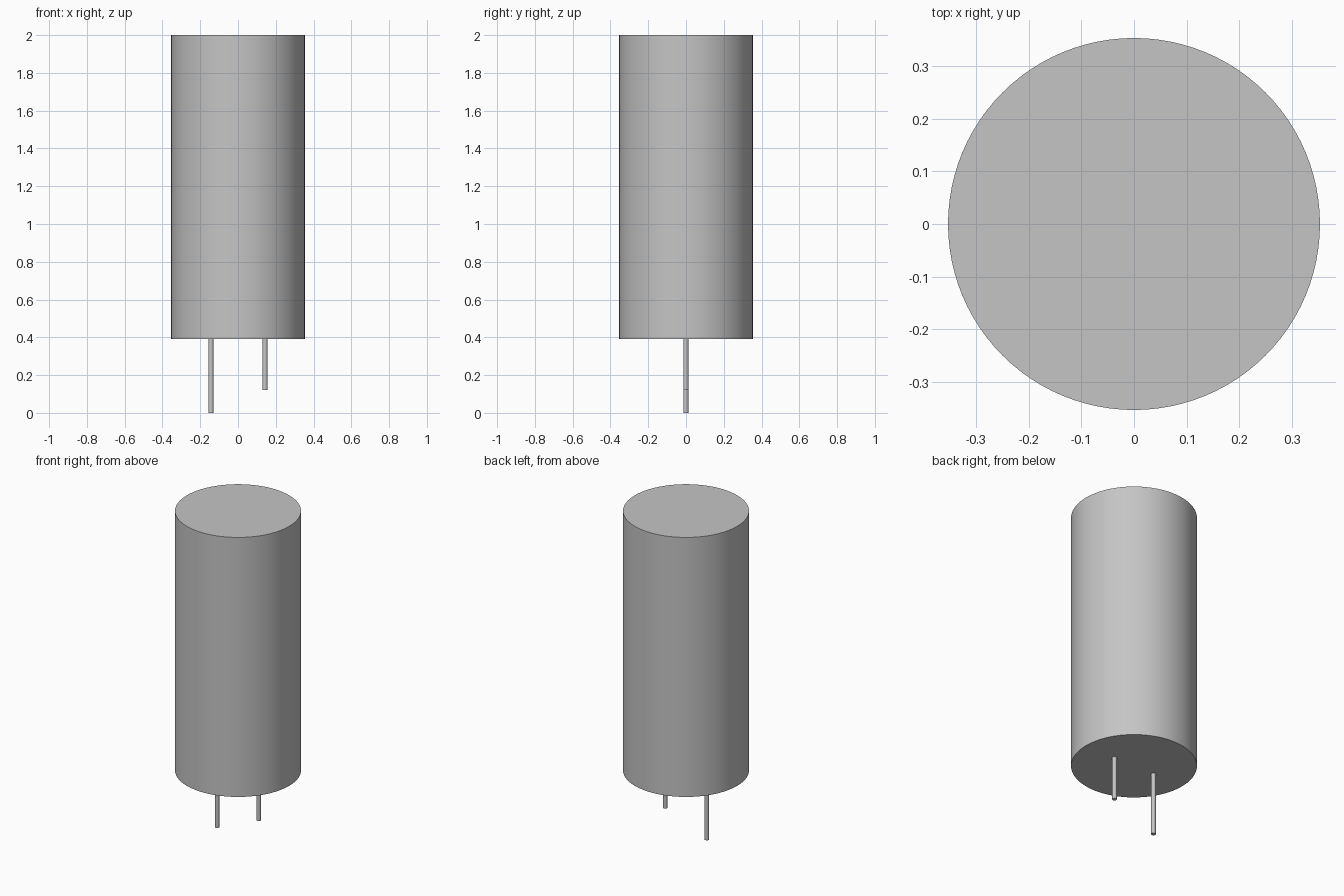
import bpy
import math

cube = bpy.data.objects.get("Cube")
if cube:
    bpy.data.objects.remove(cube, do_unlink=True)

TOP = 2.0
BASE = 0.39

# Plain grey for the whole component
grey = bpy.data.materials.new("grey")
grey.use_nodes = True
colour = (0.56, 0.56, 0.56, 1.0)
grey.diffuse_color = colour
grey.node_tree.nodes["Principled BSDF"].inputs["Base Color"].default_value = colour


def cylinder(name, x, radius, bottom, top, sides):
    """Upright capped cylinder with smooth sides and sharp rims."""
    bpy.ops.mesh.primitive_cylinder_add(
        vertices=sides, radius=radius, depth=top - bottom,
        location=(x, 0, (bottom + top) / 2))
    part = bpy.context.object
    part.name = name
    part.data.materials.append(grey)
    bpy.ops.object.shade_smooth_by_angle(angle=math.radians(35))
    return part


# Can-shaped body
cylinder("body", 0, 0.354, BASE, TOP, 96)

# Wire leads, one longer than the other
cylinder("right_lead", -0.143, 0.013, 0, BASE, 24)
cylinder("left_lead", 0.143, 0.013, 0.12, BASE, 24)
